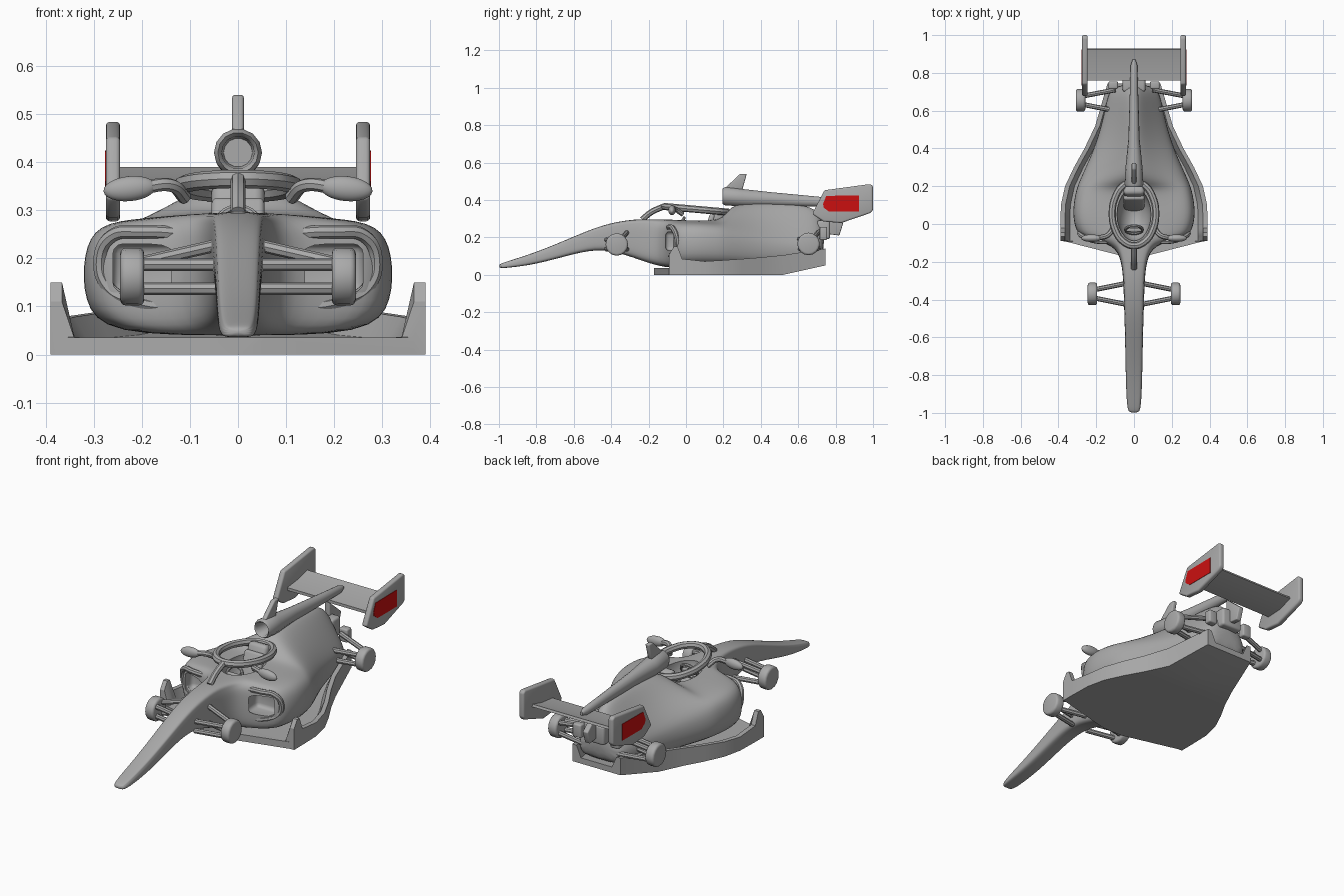
import bpy, bmesh, math
from mathutils import Vector

if "Cube" in bpy.data.objects:
    bpy.data.objects.remove(bpy.data.objects["Cube"], do_unlink=True)


def material(name, rgb):
    m = bpy.data.materials.new(name)
    m.use_nodes = True
    m.diffuse_color = (*rgb, 1)
    m.node_tree.nodes["Principled BSDF"].inputs["Base Color"].default_value = (*rgb, 1)
    return m


GREY = material("plain grey", (0.4, 0.4, 0.4))
RED = material("signal red", (0.6, 0.005, 0.005))


def activate(ob):
    bpy.ops.object.select_all(action='DESELECT')
    ob.select_set(True)
    bpy.context.view_layer.objects.active = ob


def finish(ob, bevel=0, subsurf=0, cutters=(), mat=GREY, angle=40):
    """Apply modifiers, material and smooth shading."""
    activate(ob)
    if bevel:
        m = ob.modifiers.new("bevel", 'BEVEL')
        m.width, m.segments, m.limit_method = bevel, 3, 'ANGLE'
    if subsurf:
        ob.modifiers.new("subsurf", 'SUBSURF').levels = subsurf
    for c in cutters:
        m = ob.modifiers.new("cut", 'BOOLEAN')
        m.operation, m.object, m.solver = 'DIFFERENCE', c, 'EXACT'
    for m in list(ob.modifiers):
        bpy.ops.object.modifier_apply(modifier=m.name)
    for c in cutters:
        bpy.data.objects.remove(c, do_unlink=True)
    ob.data.materials.clear()
    ob.data.materials.append(mat)
    bpy.ops.object.shade_smooth_by_angle(angle=math.radians(angle))
    return ob


def mesh(name, bm):
    bmesh.ops.recalc_face_normals(bm, faces=bm.faces)
    me = bpy.data.meshes.new(name)
    bm.to_mesh(me)
    bm.free()
    ob = bpy.data.objects.new(name, me)
    bpy.context.collection.objects.link(ob)
    return ob


def loft(name, rings):
    """Skin closed rings of points and cap both ends."""
    bm = bmesh.new()
    vs = [[bm.verts.new(p) for p in r] for r in rings]
    n = len(vs[0])
    for a, b in zip(vs, vs[1:]):
        for i in range(n):
            j = (i + 1) % n
            bm.faces.new((a[i], a[j], b[j], b[i]))
    bm.faces.new(vs[0])
    bm.faces.new(vs[-1])
    return mesh(name, bm)


def mirrored_ring(y, half):
    """Half section, running top centre to bottom centre, closed on -x."""
    return [(x, y, z) for x, z in half] + [(-x, y, z) for x, z in half[-2:0:-1]]


def plate(name, x, thick, outline, **kw):
    """Side-view outline of (y, z) given thickness along x."""
    return finish(loft(name, [[(x + s * thick / 2, y, z) for y, z in outline]
                              for s in (-1, 1)]), **kw)


def box(name, loc, size, rot=(0, 0, 0), **kw):
    bpy.ops.mesh.primitive_cube_add(size=1, location=loc, rotation=rot)
    ob = bpy.context.object
    ob.name, ob.scale = name, size
    bpy.ops.object.transform_apply(location=False, rotation=False, scale=True)
    return finish(ob, **kw)


def ball(name, loc, size, rot=(0, 0, 0)):
    bpy.ops.mesh.primitive_uv_sphere_add(segments=24, ring_count=12, radius=1,
                                         location=loc, rotation=rot)
    ob = bpy.context.object
    ob.name, ob.scale = name, size
    return finish(ob)


def tube(name, pts, r, closed=False):
    cu = bpy.data.curves.new(name, 'CURVE')
    cu.dimensions, cu.bevel_depth, cu.bevel_resolution = '3D', r, 2
    cu.use_fill_caps = True
    sp = cu.splines.new('BEZIER')
    sp.bezier_points.add(len(pts) - 1)
    sp.use_cyclic_u = closed
    for bp, p in zip(sp.bezier_points, pts):
        bp.co = p
        bp.handle_left_type = bp.handle_right_type = 'AUTO'
    ob = bpy.data.objects.new(name, cu)
    bpy.context.collection.objects.link(ob)
    activate(ob)
    bpy.ops.object.convert(target='MESH')
    return finish(bpy.context.object)


# Body: (y, bottom, top, spine half-width, shoulder height, half-width)
BODY = [(-1, .036, .056, .02, .05, .026), (-.97, .035, .068, .03, .055, .038),
        (-.8, .055, .12, .037, .1, .044), (-.6, .113, .205, .042, .17, .047),
        (-.45, .142, .268, .045, .23, .052), (-.3, .1, .297, .05, .25, .056),
        (-.2, .062, .299, .055, .25, .066), (-.11, .04, .296, .08, .25, .1),
        (-.075, .04, .296, .1, .265, .265), (-.04, .04, .294, .11, .272, .31),
        (.06, .04, .292, .12, .275, .328), (.16, .04, .292, .12, .265, .312),
        (.2, .04, .31, .1, .26, .3), (.25, .04, .385, .05, .25, .28),
        (.4, .04, .39, .035, .22, .21), (.55, .05, .385, .03, .2, .165),
        (.68, .07, .37, .025, .19, .14), (.74, .09, .3, .025, .18, .11)]


def body_section(y, zb, zt, wc, zs, ws):
    d, h, w = zt - zs, zs - zb, ws - wc
    return mirrored_ring(y, [(0, zt), (wc, zt - .08 * d), (wc + .4 * w, zs + .5 * d),
                             (wc + .86 * w, zs), (ws, zs - .27 * h),
                             (ws, zb + .3 * h), (.85 * ws, zb), (0, zb)])


cutters = [ball("cockpit_cutter", (0, .05, .29), (.09, .14, .13))]
for s in (-1, 1):
    cutters.append(box("inlet_cutter", (s * .19, -.06, .18), (.14, .1, .1), bevel=.02))
finish(loft("body", [body_section(*b) for b in BODY]), subsurf=2, cutters=cutters)

# Floor with raised edge: (y, half-width, bottom, floor top, edge top)
FLOOR = [(-.17, .06, 0, .035, .035), (-.092, .365, 0, .035, .036),
         (-.09, .39, 0, .035, .11), (-.065, .39, 0, .035, .15),
         (-.045, .39, 0, .035, .15), (-.02, .39, 0, .035, .085),
         (.1, .387, 0, .035, .072), (.2, .365, 0, .035, .078), (.3, .318, 0, .035, .085),
         (.4, .262, 0, .04, .093), (.52, .205, 0, .05, .105), (.745, .14, .05, .08, .14)]
finish(loft("floor", [mirrored_ring(y, [(0, zf), (w - .05, zf), (w - .024, zt),
                                        (w, zt), (w, zb), (0, zb)])
                      for y, w, zb, zf, zt in FLOOR]), angle=30)

# Air intake and spine: (y, centre height, x radius, z radius)
INTAKE = [(.28, .42, .03, .03), (.205, .42, .034, .034), (.195, .42, .042, .042),
          (.21, .42, .05, .05), (.3, .412, .045, .048), (.45, .405, .03, .038),
          (.7, .392, .022, .027), (.84, .386, .018, .02), (.87, .385, .008, .01)]
finish(loft("air_intake", [[(rx * math.cos(a * math.tau / 14), y, z + rz * math.sin(a * math.tau / 14))
                            for a in range(14)] for y, z, rx, rz in INTAKE]), angle=50)
plate("intake_fin", 0, .024, [(.2, .455), (.29, .54), (.325, .54), (.3, .45)], bevel=.006)

# Cockpit protection ring and pillar
tube("halo_ring", [(.115 * math.sin(t), .055 - .17 * math.cos(t), .35 + .015 * math.cos(t))
                   for t in (i * math.tau / 12 for i in range(12))], .019, closed=True)
tube("halo_pillar", [(0, -.235, .295), (0, -.185, .335), (0, -.12, .365)], .016)

# Seat, headrest and steering wheel
box("seat", (0, .11, .23), (.11, .03, .2), rot=(-.35, 0, 0), bevel=.012)
box("headrest", (0, .175, .315), (.11, .06, .08), rot=(-.35, 0, 0), bevel=.02)
bpy.ops.mesh.primitive_torus_add(location=(0, -.03, .265), rotation=(1.1, 0, 0), major_radius=.045,
                                 minor_radius=.008, major_segments=20, minor_segments=8)
bpy.context.object.name = "steering_wheel"
finish(bpy.context.object)
box("steering_hub", (0, -.03, .265), (.08, .02, .02), bevel=.005)

# Rear wing plane
finish(loft("rear_wing", [[(x, y, z) for y, z in ((.76, .345), (.85, .35), (.93, .378),
                                                  (.925, .39), (.85, .37), (.76, .36))]
                          for x in (-.25, .25)]))
# Rear structure
box("tail_block", (0, .735, .24), (.12, .07, .1), bevel=.012)
plate("tail_fin", 0, .03, [(.74, .36), (.84, .275), (.82, .21), (.74, .22)], bevel=.005)

END_PLATE = [(.74, .452), (.985, .485), (1, .475), (1, .345), (.985, .33),
             (.83, .277), (.735, .285), (.675, .325)]
BADGE = [(.733, .38), (.75, .422), (.925, .424), (.925, .337), (.765, .337), (.735, .36)]

for s, side in ((1, "left"), (-1, "right")):
    plate(side + "_end_plate", s * .26, .03, END_PLATE, bevel=.009)
    plate(side + "_red_panel", s * .2755, .003, BADGE, mat=RED)
    box(side + "_rear_box", (s * .11, .735, .22), (.05, .04, .07), bevel=.008)
    # Mirror and arm
    finish(ball(side + "_mirror", (s * .225, -.075, .345), (.055, .02, .026), (0, s * .1, 0)))
    tube(side + "_mirror_arm", [(s * .11, -.02, .325), (s * .14, -.06, .352), (s * .2, -.075, .347)], .014)
    # Tube framing the side inlet
    tube(side + "_inlet_frame", [(s * .1, -.09, .25), (s * .2, -.09, .255), (s * .262, -.07, .247),
                                 (s * .287, -.05, .2), (s * .27, -.05, .14), (s * .21, -.075, .11),
                                 (s * .1, -.09, .095)], .014)
    # Hubs and wishbones
    for end, x, y, z, inner in (("front", .22, -.37, .162, .045), ("rear", .283, .655, .165, .1)):
        bpy.ops.mesh.primitive_cylinder_add(vertices=16, radius=.06, depth=.05,
                                            location=(s * x, y, z), rotation=(0, math.pi / 2, 0))
        bpy.context.object.name = f"{side}_{end}_hub"
        finish(bpy.context.object, bevel=.012)
        for k, dy in (("fore", -1), ("aft", 1)):
            for level, dz, rise in (("upper", .025, .02 + .02 * dy), ("lower", -.025, 0)):
                hub = Vector((s * x, y + dy * .02, z + dz))
                tube(f"{side}_{end}_{level}_{k}_arm",
                     [hub, Vector((s * inner, y + dy * .055, z + dz + rise))], .013)
